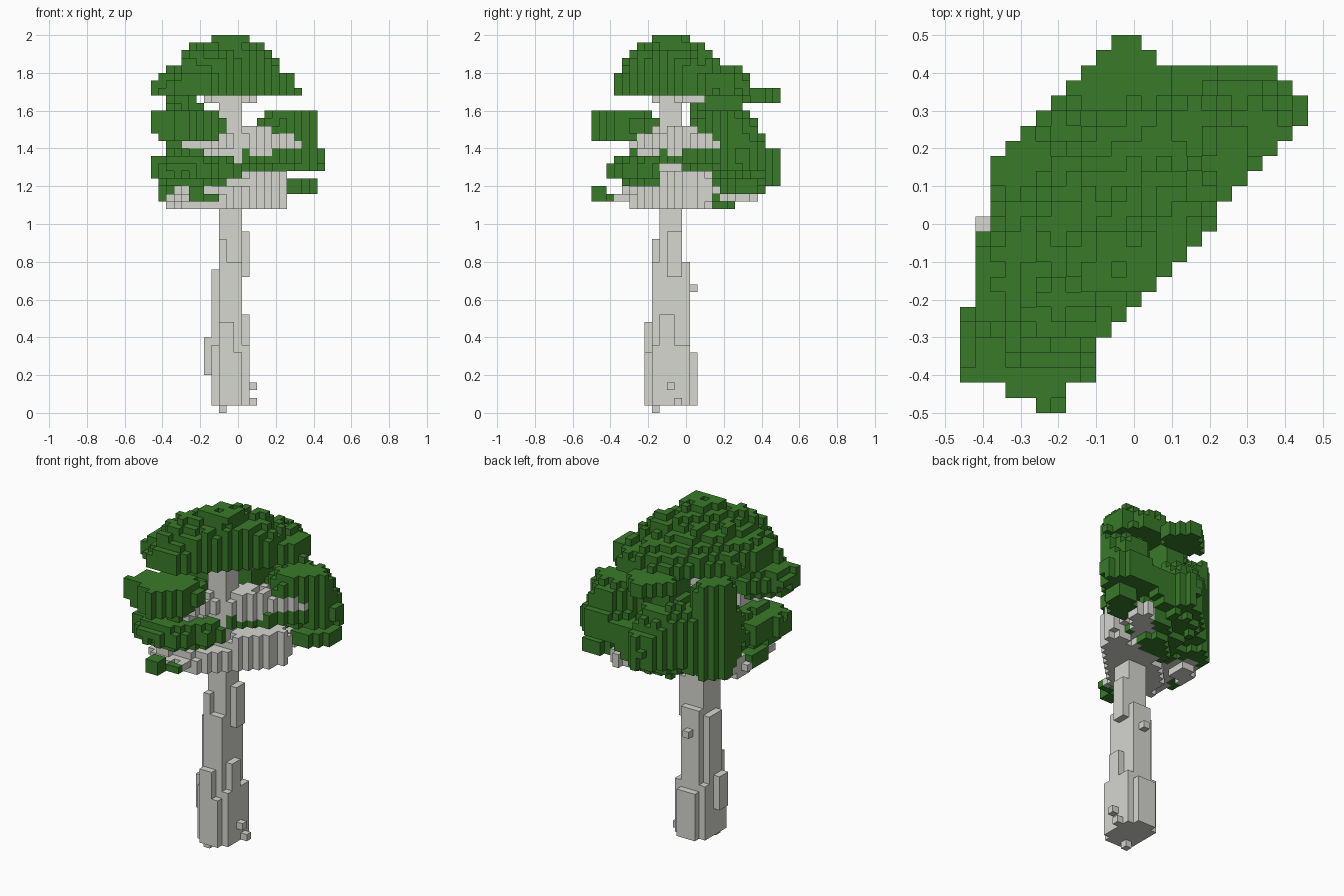
import bpy
import bmesh
import math
import random
from mathutils import Vector

random.seed(7)
CELL = 0.04
TURN = math.radians(40)  # the crown is stretched along this diagonal
COS, SIN = math.cos(TURN), math.sin(TURN)

default_cube = bpy.data.objects.get("Cube")
if default_cube:
    bpy.data.objects.remove(default_cube, do_unlink=True)


def make_material(name, colour):
    material = bpy.data.materials.new(name)
    material.use_nodes = True
    material.diffuse_color = colour
    shader = next(n for n in material.node_tree.nodes if n.type == 'BSDF_PRINCIPLED')
    shader.inputs["Base Color"].default_value = colour
    return material


def inside_footprint(x, y):
    """Plan outline shared by all the foliage and limbs, in cells."""
    if x > 0.86 * y + 5 or y > x + 13 or x + y > 19.5:
        return False
    if y > 10 and x > 12.5 - y:
        return False
    if y < -7.5 and x > -3:
        return False
    if y < -10.5 and abs(x + 6) > 2.5:
        return False
    if y < -11.5 and abs(x + 5.5) > 1:
        return False
    left_edge = -9 if y > 0 else -10 if y > -6 else -11
    return x >= left_edge and -12 <= y <= 12


def add_box(cells, x_range, y_range, z_range):
    """Fill a block of cells; ranges are inclusive."""
    for x in range(x_range[0], x_range[1] + 1):
        for y in range(y_range[0], y_range[1] + 1):
            for z in range(z_range[0], z_range[1] + 1):
                cells.add((x, y, z))


def add_lobe(cells, centre, size, power, floor=0, rough=0.14):
    """Fill a turned, ragged super-ellipsoid clipped to the footprint."""
    cx, cy, cz = centre
    long, wide, tall = size
    reach = math.ceil(max(long, wide) * 1.3)
    for x in range(round(cx) - reach, round(cx) + reach + 1):
        for y in range(round(cy) - reach, round(cy) + reach + 1):
            if not inside_footprint(x, y):
                continue
            along = (x - cx) * COS + (y - cy) * SIN
            across = (y - cy) * COS - (x - cx) * SIN
            plan = abs(along / long) ** power + abs(across / wide) ** power
            plan += random.uniform(-rough, rough)
            for z in range(max(floor, math.floor(cz - tall)), math.ceil(cz + tall) + 1):
                if plan + abs((z - cz) / tall) ** power <= 1 + random.uniform(-rough, rough) / 2:
                    cells.add((x, y, z))


def build_cells(name, cells, solid, material):
    """Make one mesh from the outward faces of the cells."""
    bm = bmesh.new()
    corners = {}

    def corner(point):
        key = tuple(round(c * 2) for c in point)
        if key not in corners:
            corners[key] = bm.verts.new((point + Vector((0, 0, 0.5))) * CELL)
        return corners[key]

    axes = [Vector(a) for a in ((1, 0, 0), (0, 1, 0), (0, 0, 1))]
    for cell in sorted(cells):
        middle = Vector(cell)
        for n in range(3):
            for sign in (-1, 1):
                normal = axes[n] * sign
                beside = tuple(round(c) for c in middle + normal)
                if beside in solid:
                    continue
                s, t = axes[(n + 1) % 3] / 2, axes[(n + 2) % 3] / 2 * sign
                face_middle = middle + normal / 2
                bm.faces.new([corner(face_middle + d) for d in (-s - t, s - t, s + t, t - s)])
    mesh = bpy.data.meshes.new(name)
    bm.to_mesh(mesh)
    bm.free()
    mesh.materials.append(material)
    bpy.context.collection.objects.link(bpy.data.objects.new(name, mesh))


# Trunk: a slim core wrapped in shorter slabs
trunk = set()
for block in (
    ((-2, 0), (-3, -1), (1, 42)),
    ((-3, 0), (-3, -1), (1, 18)),
    ((-2, 0), (-4, 0), (1, 19)),
    ((-3, 1), (-4, 0), (1, 8)),
    ((-2, 0), (-5, 1), (1, 7)),
):
    add_box(trunk, *block)

# Bark lumps and foot
for block in (
    ((1, 1), (-2, -1), (18, 23)),
    ((1, 1), (-3, -2), (7, 12)),
    ((-2, -2), (-4, -4), (19, 22)),
    ((-4, -4), (-3, -2), (5, 9)),
    ((-2, -1), (-5, -5), (8, 11)),
    ((2, 2), (-1, -1), (1, 1)),
    ((2, 2), (-2, -2), (3, 3)),
    ((-1, -1), (1, 1), (16, 16)),
    ((-2, -2), (-4, -4), (0, 0)),
):
    add_box(trunk, *block)

# Limbs: low fan, hanging front edge, rear stubs, middle and top branches
limbs = set()
for centre, size, power, rough in (
    ((-2, -2.5, 28), (8.5, 4.5, 1.4), 2.5, 0.15),
    ((3.5, 0, 29), (4, 2.5, 2.6), 4, 0.4),
    ((3, 6, 28.5), (4, 1.5, 1.2), 3, 0.2),
    ((-8, 1, 28), (2.5, 2, 1.2), 3, 0.2),
    ((0.5, -1, 35.5), (9, 2.2, 1.7), 3, 0.3),
    ((-1, -1, 41), (4.5, 1.8, 0.9), 2, 0.15),
):
    add_lobe(limbs, centre, size, power, rough=rough)
limbs -= trunk

# Crown: dome on a broad flat-bottomed brim, with a small tip and a rear shelf
crown = set()
add_lobe(crown, (-1.5, -2, 42), (10, 6, 7.3), 1.7, floor=42)
add_lobe(crown, (-1.5, -0.3, 42), (11, 6, 4), 2.5, floor=42)
add_box(crown, (0, 1), (-4, -2), (49, 49))
add_box(crown, (-2, -2), (-3, -3), (49, 49))
add_lobe(crown, (-1, 9.5, 41.5), (3, 3, 1), 3)

# Lower foliage: side clusters, rear wall and drooping ledges
foliage = set()
for centre, size, power in (
    ((-6.5, -8.5, 37.5), (5.7, 4.2, 2.2), 2.4),
    ((-6, -4.5, 31.8), (6.5, 4.8, 2.4), 2.4),
    ((-7, -2, 28.5), (4, 3, 1.2), 3),
    ((2, 2, 33.5), (6.5, 3.5, 1.5), 3),
    ((6.8, 5.4, 36), (4.2, 3.6, 3.7), 2.6),
    ((7, 8, 33.3), (4.6, 3.8, 1.9), 3),
    ((8, 7, 29.5), (3, 2, 1.2), 3),
    ((-1, 7.5, 32), (6, 4, 3.4), 2.5),
    ((0, 4, 28.5), (6, 3, 1.6), 3),
    ((-7.5, 4, 34.5), (3, 2.6, 7), 5),
    ((-4, 5, 33), (7, 3.5, 5), 3),
):
    add_lobe(foliage, centre, size, power)

# Column of leaves behind the trunk
add_box(foliage, (-2, 0), (3, 7), (36, 41))

# Stray leaf clump
add_box(foliage, (-6, -5), (-12, -11), (28, 29))
add_box(foliage, (-4, -3), (-10, -10), (28, 28))

wood = trunk | limbs
crown -= wood
foliage -= wood | crown
solid = wood | crown | foliage

bark = make_material("pale grey bark", (0.67, 0.68, 0.63, 1))
leaf = make_material("leaf green", (0.04, 0.195, 0.022, 1))
build_cells("trunk", trunk, solid, bark)
build_cells("limbs", limbs, solid, bark)
build_cells("crown_leaves", crown, solid, leaf)
build_cells("lower_leaves", foliage, solid, leaf)
